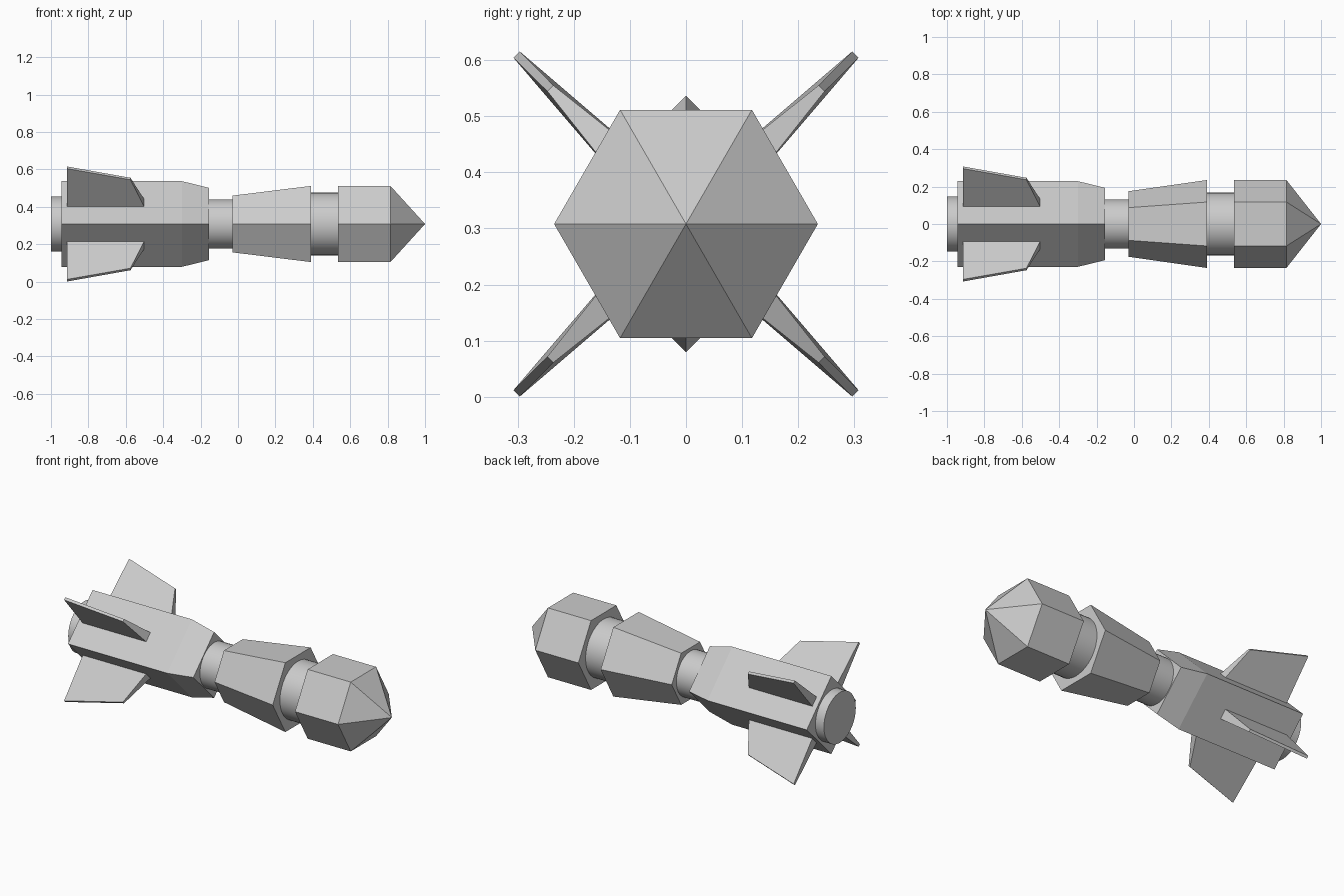
import bpy, bmesh
from math import cos, sin, pi, radians
from mathutils import Vector

if "Cube" in bpy.data.objects:
    bpy.data.objects.remove(bpy.data.objects["Cube"])

ZC = 0.308  # height of the body axis


def make_object(name, bm):
    bmesh.ops.recalc_face_normals(bm, faces=bm.faces)
    mesh = bpy.data.meshes.new(name)
    bm.to_mesh(mesh)
    bm.free()
    obj = bpy.data.objects.new(name, mesh)
    bpy.context.collection.objects.link(obj)
    obj.location.z = ZC
    return obj


def lathe(name, profile, sides, smooth=False):
    """Capped body along x from (x, radius) stations; radius 0 gives a point."""
    bm = bmesh.new()
    rings = []
    for x, r in profile:
        n = sides if r > 0 else 1
        rings.append([bm.verts.new((x, r * cos(2 * pi * i / sides), r * sin(2 * pi * i / sides)))
                      for i in range(n)])
    for a, b in zip(rings, rings[1:]):
        for i in range(sides):
            j = (i + 1) % sides
            if len(b) == 1:
                bm.faces.new((a[i], a[j], b[0]))
            else:
                bm.faces.new((a[i], a[j], b[j], b[i]))
    for ring in (rings[0], rings[-1]):
        if len(ring) > 1:
            bm.faces.new(ring)
    obj = make_object(name, bm)
    if smooth:
        bpy.context.view_layer.objects.active = obj
        obj.select_set(True)
        bpy.ops.object.shade_smooth_by_angle(angle=radians(30))
        obj.select_set(False)


def fin(name, angle):
    """Tapered swept fin: stations are (x, radial distance, half thickness)."""
    outline = [(-0.915, 0.155, 0.029), (-0.50, 0.155, 0.029),
               (-0.575, 0.342, 0.0075), (-0.915, 0.427, 0.008)]
    out = Vector((0, cos(angle), sin(angle)))
    side = Vector((0, -sin(angle), cos(angle)))
    bm = bmesh.new()
    a, b = [[bm.verts.new(Vector((x, 0, 0)) + out * r + side * t * s) for x, r, t in outline]
            for s in (-1, 1)]
    bm.faces.new(a)
    bm.faces.new(b)
    for i in range(4):
        j = (i + 1) % 4
        bm.faces.new((a[i], a[j], b[j], b[i]))
    make_object(name, bm)


# Hexagonal nose and flared middle section
lathe("nose", [(0.535, 0.235), (0.815, 0.235), (1.0, 0)], 6)
lathe("middle_section", [(-0.03, 0.175), (0.39, 0.235)], 6)

# Four-sided tail body with tapered shoulder
lathe("tail_body", [(-0.945, 0.229), (-0.30, 0.229), (-0.155, 0.193)], 4)

# Round connecting necks and rear nozzle
lathe("front_neck", [(0.385, 0.168), (0.54, 0.168)], 40, True)
lathe("rear_neck", [(-0.16, 0.132), (-0.025, 0.132)], 40, True)
lathe("nozzle", [(-1.0, 0.148), (-0.94, 0.148)], 40, True)

# Four diagonal fins
for k in range(4):
    fin(f"fin_{k + 1}", pi / 4 + k * pi / 2)
